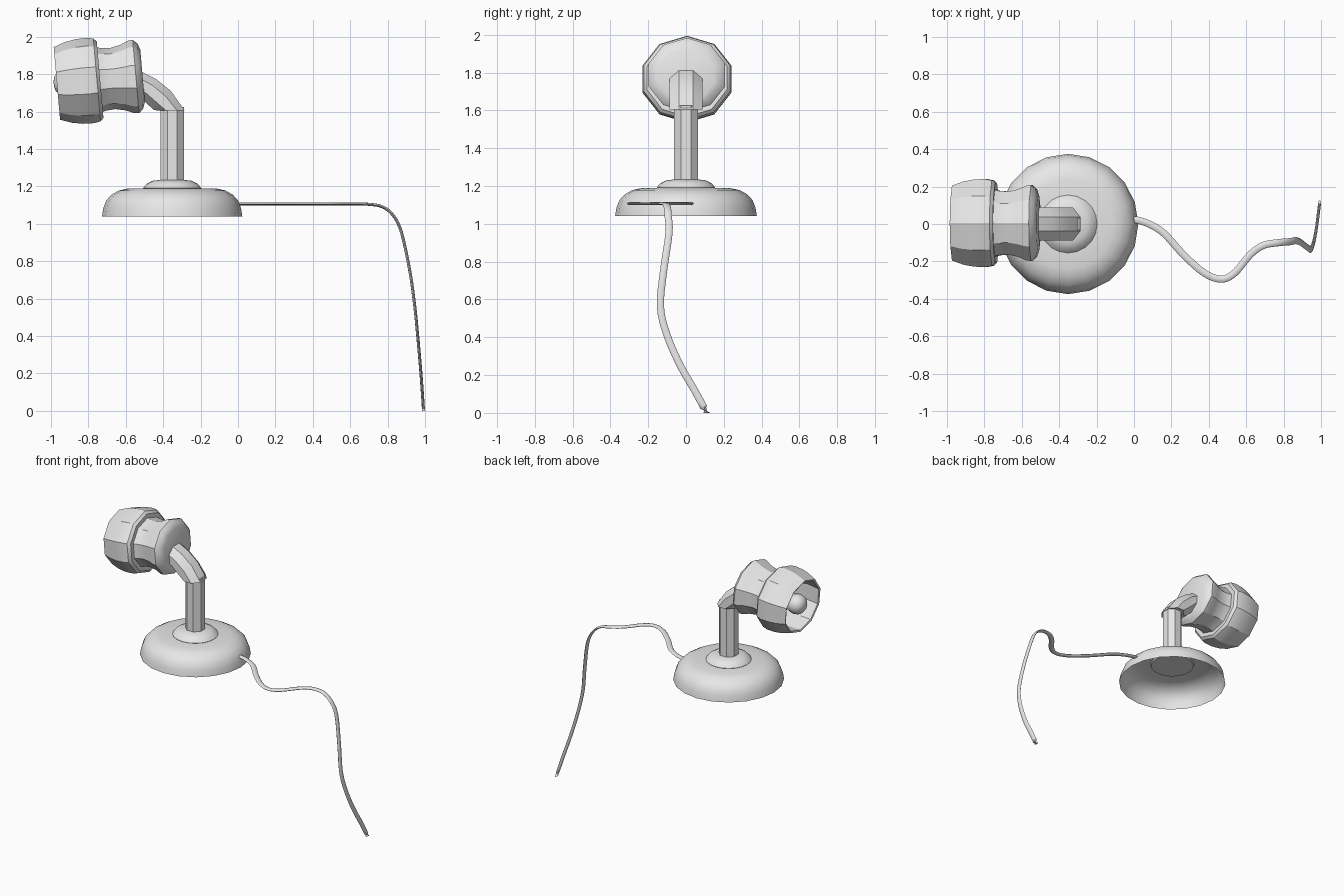
import bpy, bmesh, math
from mathutils import Vector

cube = bpy.data.objects.get("Cube")
if cube:
    bpy.data.objects.remove(cube, do_unlink=True)

grey = bpy.data.materials.new("light_grey")
grey.use_nodes = True
grey.diffuse_color = (0.8, 0.8, 0.8, 1)
grey.node_tree.nodes["Principled BSDF"].inputs["Base Color"].default_value = (0.8, 0.8, 0.8, 1)


def loft(name, rings, caps=(True, True), angle=30):
    """Skin a list of equal-length point rings into one object."""
    bm = bmesh.new()
    rows = [[bm.verts.new(p) for p in ring] for ring in rings]
    n = len(rows[0])
    for a, b in zip(rows, rows[1:]):
        for i in range(n):
            j = (i + 1) % n
            bm.faces.new((a[i], a[j], b[j], b[i]))
    for row, cap in zip((rows[0], rows[-1]), caps):
        if cap:
            bm.faces.new(row)
    bmesh.ops.recalc_face_normals(bm, faces=bm.faces)
    mesh = bpy.data.meshes.new(name)
    bm.to_mesh(mesh)
    bm.free()
    mesh.materials.append(grey)
    obj = bpy.data.objects.new(name, mesh)
    bpy.context.collection.objects.link(obj)
    bpy.ops.object.select_all(action='DESELECT')
    obj.select_set(True)
    bpy.context.view_layer.objects.active = obj
    bpy.ops.object.shade_smooth_by_angle(angle=math.radians(angle))
    return obj


def ring(centre, u, v, sides, phase=0.0):
    """Ellipse of points around centre, spanned by u and v."""
    steps = [2 * math.pi * (i + phase) / sides for i in range(sides)]
    return [Vector(centre) + Vector(u) * math.cos(a) + Vector(v) * math.sin(a) for a in steps]


def lathe(name, profile, origin, axis, u, v, sides, caps, angle=30):
    """Revolve (distance along axis, radius) pairs."""
    o, d, u, v = map(Vector, (origin, axis, u, v))
    return loft(name, [ring(o + d * t, u * r, v * r, sides) for t, r in profile], caps, angle)


X, Y, Z = Vector((1, 0, 0)), Vector((0, 1, 0)), Vector((0, 0, 1))
STAND = (-0.352, 0, 0)

# Hollow domed base and the collar on top of it
base_profile = [(1.04, .375), (1.085, .368), (1.125, .352), (1.155, .325), (1.178, .285),
                (1.188, .24), (1.19, .14)]
lathe("base", base_profile, STAND, Z, X, Y, 20, (False, False), 40)
collar_profile = [(1.18, .15), (1.192, .155), (1.215, .135), (1.23, .105), (1.235, .06)]
lathe("collar", collar_profile, STAND, Z, X, Y, 20, (True, True), 40)

# Upright stem and the wider bent arm
lathe("stem", [(1.18, .068), (1.625, .068)], STAND, Z, X, Y, 8, (True, True))
for obj in [bpy.data.objects["stem"]]:
    for vert in obj.data.vertices:  # turn a flat side to the front
        p = vert.co - Vector(STAND)
        c, s = math.cos(math.pi / 8), math.sin(math.pi / 8)
        vert.co = Vector(STAND) + Vector((p.x * c - p.y * s, p.x * s + p.y * c, p.z))
arm = [((-.355, 0, 1.605), (.076, 0, 0)),
       ((-.405, 0, 1.66), (.05, 0, .055)),
       ((-.475, 0, 1.72), (.038, 0, .06)),
       ((-.56, 0, 1.765), (.02, 0, .066))]
loft("arm", [ring(c, u, Y * .095, 8, .5) for c, u in arm])

# Ten-sided lamp head, tilted slightly down
tilt = math.radians(5)
axis = Vector((-math.cos(tilt), 0, -math.sin(tilt)))
up = Vector((-math.sin(tilt), 0, math.cos(tilt)))
HEAD = (-.54, .005, 1.788)
wide = Y * 1.08
neck = [(-.03, .14), (-.018, .175), (.006, .197), (.03, .195), (.075, .176),
        (.13, .164), (.18, .168), (.215, .178)]
lathe("head_neck", neck, HEAD, axis, up, wide, 10, (True, True))
shade = [(.2, .165), (.198, .205), (.215, .222), (.25, .229), (.31, .227), (.37, .216),
         (.415, .2), (.43, .195), (.425, .183), (.32, .19), (.225, .15)]
lathe("head_shade", shade, HEAD, axis, up, wide, 10, (False, True))

# Bulb
bulb = [(.2, .04), (.31, .045), (.35, .066), (.385, .072), (.42, .062), (.44, .038), (.447, .012)]
lathe("bulb", bulb, HEAD, axis, up, Y, 12, (True, True), 60)

# Flat cable that runs out level and then hangs down
path = [(-.02, .02, 1.107), (.02, .02, 1.107), (.08, 0, 1.107), (.16, -.05, 1.107),
        (.27, -.17, 1.107), (.38, -.265, 1.107), (.47, -.295, 1.107), (.54, -.26, 1.107),
        (.62, -.165, 1.107), (.69, -.115, 1.105), (.77, -.1, 1.092), (.83, -.095, 1.045),
        (.875, -.09, .95), (.92, -.12, .74), (.945, -.135, .56), (.96, -.1, .41),
        (.974, -.03, .25), (.984, .045, .12), (.992, .11, 0)]
pts = [Vector(p) for p in path]
pts = [pts[0] * 2 - pts[1]] + pts + [pts[-1] * 2 - pts[-2]]
smooth = []
for a, b, c, d in zip(pts, pts[1:], pts[2:], pts[3:]):
    for k in range(4):
        t = k / 4
        smooth.append((b * 2 + (c - a) * t + (a * 2 - b * 5 + c * 4 - d) * t * t
                       + (b * 3 - a - c * 3 + d) * t ** 3) / 2)
smooth.append(pts[-2])
rings = []
for i, p in enumerate(smooth):
    tan = (smooth[min(i + 1, len(smooth) - 1)] - smooth[max(i - 1, 0)]).normalized()
    normal = Vector((-tan.z, 0, tan.x)).normalized()
    side = tan.cross(normal).normalized()
    if i == len(smooth) - 1:  # cut the end level with the ground
        side, normal = Y * .95, X
    rings.append(ring(p, side * .019, normal * .008, 8))
loft("cable", rings, (True, True), 60)
